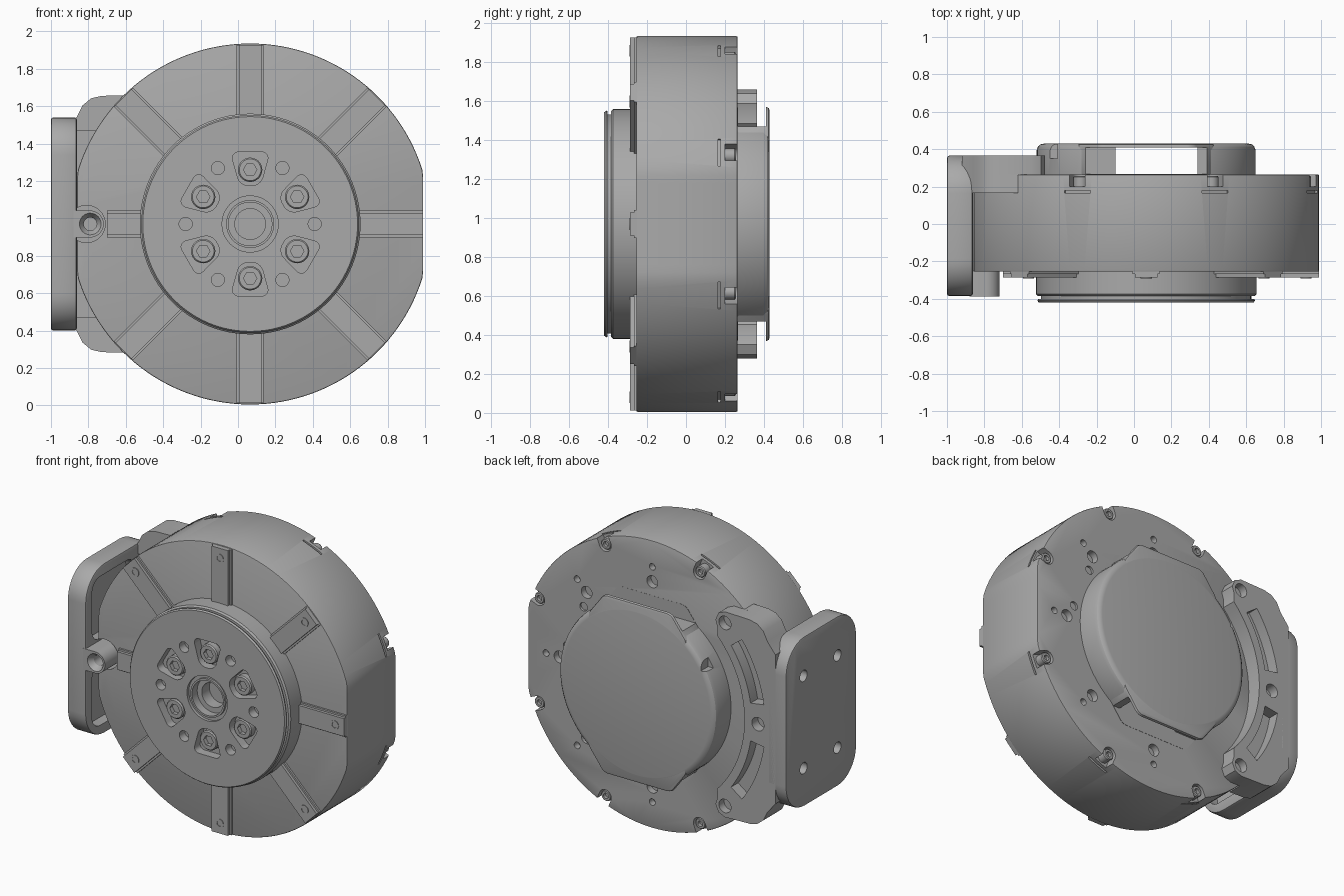
import bpy, bmesh
from math import sin, cos, pi, radians
from mathutils import Matrix, Vector

if "Cube" in bpy.data.objects:
    bpy.data.objects.remove(bpy.data.objects["Cube"])

CX, CZ = 0.065, 0.97          # rotation axis of the drive
parts = []

grey = bpy.data.materials.new("machined grey")
grey.use_nodes = True
COLOUR = (0.4, 0.4, 0.4, 1)
grey.diffuse_color = COLOUR
grey.node_tree.nodes["Principled BSDF"].inputs["Base Color"].default_value = COLOUR


def finish(name, bm):
    bmesh.ops.remove_doubles(bm, verts=bm.verts, dist=1e-5)
    bmesh.ops.recalc_face_normals(bm, faces=bm.faces)
    mesh = bpy.data.meshes.new(name)
    bm.to_mesh(mesh)
    bm.free()
    mesh.materials.append(grey)
    ob = bpy.data.objects.new(name, mesh)
    bpy.context.collection.objects.link(ob)
    parts.append(ob)
    return ob


def prism(name, pts, lo, hi, axis="y", corner=0, chamfer=0):
    """Extrude an outline: (x, z) along y, or (y, z) along x."""
    place = (lambda p, d: (p[0], d, p[1])) if axis == "y" else (lambda p, d: (d, p[0], p[1]))
    bm = bmesh.new()
    rings = [[bm.verts.new(place(p, d)) for p in pts] for d in (lo, hi)]
    n = len(pts)
    caps = [bm.faces.new(r) for r in rings]
    for i in range(n):
        j = (i + 1) % n
        bm.faces.new((rings[0][i], rings[0][j], rings[1][j], rings[1][i]))
    bmesh.ops.recalc_face_normals(bm, faces=bm.faces)
    if corner:
        sides = [e for e in bm.edges if not any(e in c.edges for c in caps)]
        bmesh.ops.bevel(bm, geom=sides, offset=corner, segments=8, profile=0.5,
                        affect="EDGES", clamp_overlap=True)
    if chamfer:
        k = 1 if axis == "y" else 0
        rim = [e for e in bm.edges if abs(e.verts[0].co[k if axis == "y" else 0]
               - e.verts[1].co[k if axis == "y" else 0]) < 1e-6]
        bmesh.ops.bevel(bm, geom=rim, offset=chamfer, segments=2, profile=0.5,
                        affect="EDGES", clamp_overlap=True)
    return finish(name, bm)


def lathe(name, profile, x=CX, z=CZ, steps=96):
    bm = bmesh.new()
    verts = [bm.verts.new((r, y, 0)) for r, y in profile]
    edges = [bm.edges.new(p) for p in zip(verts, verts[1:])]
    bmesh.ops.spin(bm, geom=verts + edges, cent=(0, 0, 0), axis=(0, 1, 0),
                   angle=2 * pi, steps=steps)
    bmesh.ops.translate(bm, verts=bm.verts, vec=(x, 0, z))
    return finish(name, bm)


def rod(name, x, z, r, lo, hi, steps=32):
    return prism(name, [(x + r * cos(2 * pi * i / steps), z + r * sin(2 * pi * i / steps))
                        for i in range(steps)], lo, hi)


def rect(a, b, c, d):
    return [(a, c), (b, c), (b, d), (a, d)]


def polar(r, deg):
    return CX + r * cos(radians(deg)), CZ + r * sin(radians(deg))


def arc(r, a, b, n=24):
    return [polar(r, a + (b - a) * i / n) for i in range(n + 1)]


def turned(pts, deg):
    """Turn (radial, tangential) points about the drive axis."""
    c, s = cos(radians(deg)), sin(radians(deg))
    return [(CX + r * c - t * s, CZ + r * s + t * c) for r, t in pts]


def join(name, obs):
    bpy.ops.object.select_all(action="DESELECT")
    for o in obs:
        o.select_set(True)
    bpy.context.view_layer.objects.active = obs[0]
    for o in obs[1:]:
        parts.remove(o)
    bpy.ops.object.join()
    obs[0].name = name
    return obs[0]


def cut(ob, cutters):
    tool = join("cutter", cutters)
    mod = ob.modifiers.new("cut", "BOOLEAN")
    mod.operation, mod.solver, mod.object = "DIFFERENCE", "EXACT", tool
    bpy.context.view_layer.update()
    dg = bpy.context.evaluated_depsgraph_get()
    ob.data = bpy.data.meshes.new_from_object(ob.evaluated_get(dg))
    ob.modifiers.clear()
    parts.remove(tool)
    bpy.data.objects.remove(tool)


# Housing: round drum with two flats
outline = [(min(max(x, CX - 0.925), CX + 0.925), z) for x, z in arc(0.965, 0, 360, 144)[:-1]]
housing = prism("housing", outline, -0.255, 0.265, chamfer=0.007)
tools = [rod("t", -0.81, CZ, 0.1, -0.4, 0.17)]
for k in range(8):
    a = 22.5 + 45 * k
    u = [(0.915 - 0.045 * sin(pi * i / 10), -0.045 * cos(pi * i / 10)) for i in range(11)]
    tools.append(prism("t", turned(u + [(1.05, 0.045), (1.05, -0.045)], a), 0.2, 0.3))
    tools.append(prism("t", turned(rect(0.945, 1.05, -0.075, 0.075), a), 0.165, 0.178))
for a in (-90, -45, 0, 45, 90):
    tools.append(rod("t", *polar(0.69, a), 0.04, 0.22, 0.3))
    tools.append(rod("t", *polar(0.79, a), 0.022, 0.22, 0.3))
for a in (8, 37):
    tools.append(rod("t", *polar(0.64, a), 0.028, 0.25, 0.3))
cut(housing, tools)

# Housing screws in the rim notches
for k in range(8):
    x, z = polar(0.915, 22.5 + 45 * k)
    lathe("rim_screw", [(0, 0.19), (0.037, 0.19), (0.037, 0.25), (0.032, 0.257),
                        (0.018, 0.257), (0.018, 0.235), (0, 0.235)], x, z, 24)

# Raised radial ribs on the front face
ribs, tools = [], []
for k in range(8):
    end = {0: 0.923, 4: 0.765}.get(k, 0.958)
    for half, front in ((0.072, -0.268), (0.06, -0.287)):
        ribs.append(prism("rib", turned(rect(0.5, end, -half, half), 45 * k), front, -0.25))
    if k != 4:
        x, z = polar(0.855 if k == 0 else 0.89, 45 * k)
        lathe("rib_screw", [(0, -0.25), (0.03, -0.25), (0.03, -0.291), (0.018, -0.291),
                            (0.018, -0.288), (0, -0.288)], x, z, 24)
join("front_ribs", ribs)

# Output flange with bored centre
flange = lathe("output_flange", [
    (0, -0.24), (0.59, -0.24), (0.59, -0.375), (0.58, -0.385), (0.562, -0.385),
    (0.562, -0.402), (0.578, -0.402), (0.582, -0.41), (0.574, -0.42), (0.15, -0.42),
    (0.15, -0.4), (0.128, -0.4), (0.128, -0.415), (0.116, -0.415), (0.116, -0.36),
    (0.082, -0.36), (0.082, -0.28), (0, -0.28)])
tools = []
for k in range(6):
    a = 90 + 60 * k
    pocket = [(0.205, -0.055), (0.205, 0.055), (0.385, 0.105), (0.385, -0.105)]
    tools.append(prism("t", turned(pocket, a), -0.36, -0.5, corner=0.045))
    tools.append(rod("t", *polar(0.345, a + 30), 0.035, -0.36, -0.5))
cut(flange, tools)
for k in range(6):
    x, z = polar(0.29, 90 + 60 * k)
    head = lathe("flange_screw", [(0, -0.35), (0.065, -0.35), (0.065, -0.4), (0.058, -0.408),
                                  (0, -0.408)], x, z, 32)
    cut(head, [rod("t", x, z, 0.036, -0.38, -0.5, 6)])

# Rear cover with a cable tunnel running top to bottom
cover = lathe("rear_cover", [(0, 0.255), (0.585, 0.255), (0.585, 0.395), (0.578, 0.415),
                             (0.565, 0.426), (0.545, 0.43), (0, 0.43)])
hood_pts = [(CX + x, CZ + z) for x, z in ((-0.37, -0.44), (-0.25, -0.6), (0.25, -0.6), (0.37, -0.44),
                                          (0.37, 0.44), (0.25, 0.6), (-0.25, 0.6), (-0.37, 0.44))]
hood = prism("cover_hood", hood_pts, 0.255, 0.429, corner=0.03, chamfer=0.015)
for ob in (cover, hood):
    tools = [prism("t", rect(-0.1, 0.34, CZ - 1, CZ + 1), 0.268, 0.41)]
    cut(ob, tools)
    for s in (-1, 1):
        zs = sorted((CZ + 0.5 * s, CZ + s))
        cut(ob, [prism("t", rect(-0.27, 0.4, *zs), 0.268, 0.41)])
cut(cover, [prism("t", rect(-0.52, -0.41, 1.25, 1.32), 0.35, 0.5)])

# Mounting arm hugging the back edge of the housing
upper = [(-0.92, 0.5), (-0.86, 0.575), (-0.83, 0.635), (-0.785, 0.672), (-0.73, 0.685),
         (-0.545, 0.69), (-0.497, 0.67), (-0.475, 0.62), (-0.49, 0.57)]
arm_outline = ([(x, CZ + z) for x, z in upper] + arc(0.755, 137, 223)
               + [(x, CZ - z) for x, z in reversed(upper)])
arm = prism("mounting_arm", arm_outline, 0.262, 0.365)
tools = []
for s in (-1, 1):
    bolt = (-0.545, CZ + 0.615 * s)
    tools += [rod("t", *bolt, 0.045, 0.31, 0.5),
              prism("t", arc(0.81, 180 + 9 * s, 180 + 36 * s)
                    + arc(0.91, 180 + 36 * s, 180 + 9 * s), 0.29, 0.5, corner=0)]
tools.append(rod("t", -0.79, CZ, 0.045, 0.3, 0.5))
cut(arm, tools)
for s in (-1, 1):
    skirt = [(x, CZ + s * z) for x, z in upper[:5]]
    skirt += [(-0.62, CZ + 0.688 * s), (-0.62, CZ + 0.5 * s)]
    prism("arm_skirt", skirt, 0.167, 0.265)

# Side plate with lightening pockets and four bolt holes
plate = prism("side_plate", rect(-0.385, 0.365, 0.4, 1.54), -1.0, -0.862, "x",
              corner=0.2, chamfer=0.012)
tools = []
for s in (-1, 1):
    zs = sorted((CZ + 0.08 * s, CZ + 0.5 * s))
    tools.append(prism("t", rect(-0.32, 0.14, *zs), -0.93, -0.8, "x", corner=0.09))
cut(plate, tools)
tools = []
for y in (-0.18, 0.18):
    for s in (-1, 1):
        ring = [(y + 0.038 * cos(pi * i / 12), CZ + 0.31 * s + 0.038 * sin(pi * i / 12))
                for i in range(24)]
        tools.append(prism("t", ring, -1.1, -0.945, "x"))
cut(plate, tools)

# Through boss joining the plate to the housing
round_end = [(-0.79 + 0.072 * sin(pi * i / 20), CZ + 0.072 * cos(pi * i / 20)) for i in range(21)]
boss = prism("bolt_boss", round_end + [(-0.88, CZ - 0.072), (-0.88, CZ + 0.072)], -0.387, 0.3)
cut(boss, [lathe("t", [(0, -0.5), (0.058, -0.5), (0.058, -0.387), (0.035, -0.35),
                       (0.035, -0.28), (0, -0.28)], -0.79, CZ, 32)])

# Smooth the round walls, keep machined edges crisp
bpy.ops.object.select_all(action="DESELECT")
for ob in parts:
    ob.select_set(True)
bpy.context.view_layer.objects.active = housing
bpy.ops.object.shade_smooth_by_angle(angle=radians(30))
